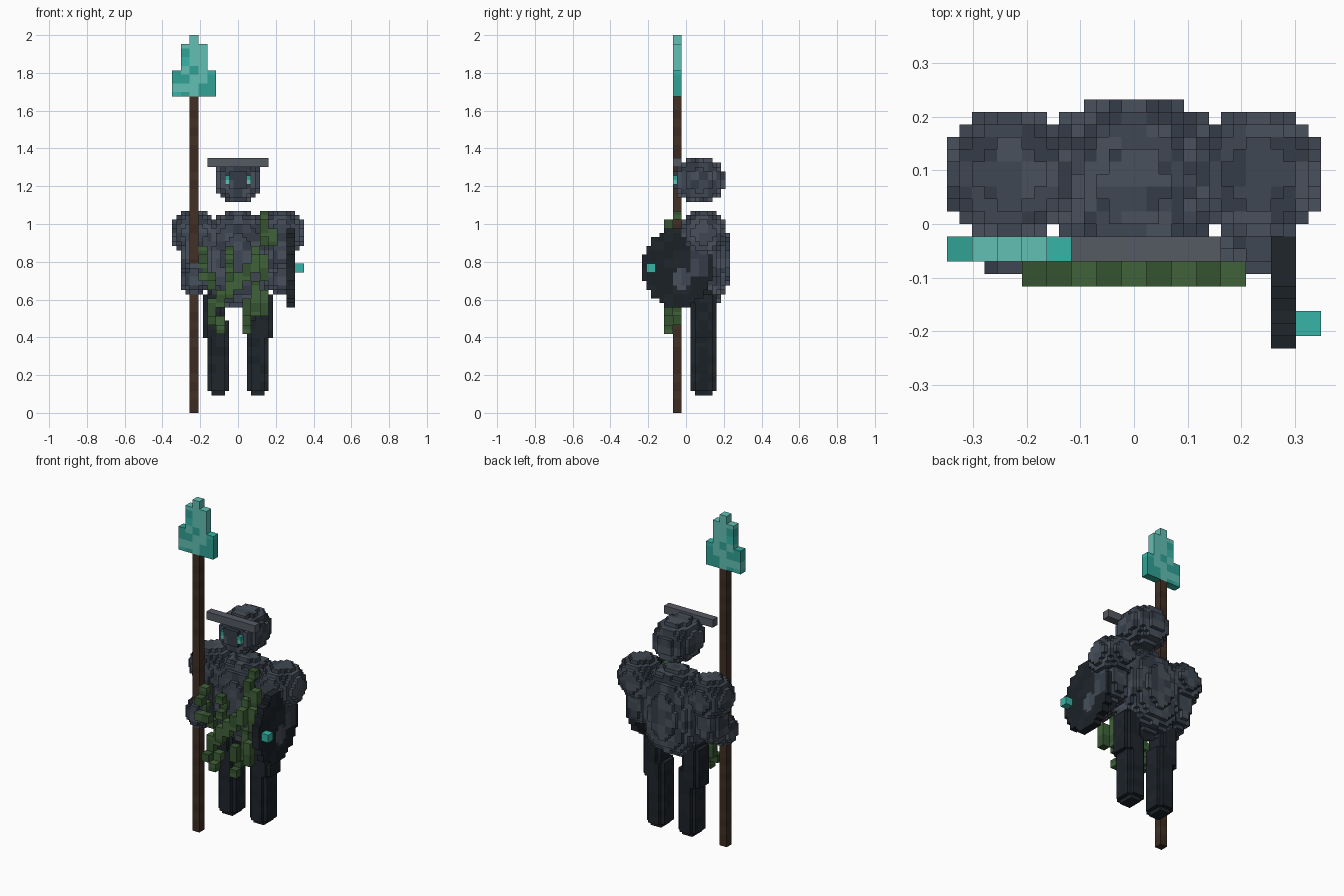
import bpy, bmesh, random
from mathutils import Vector

if "Cube" in bpy.data.objects:
    bpy.data.objects.remove(bpy.data.objects["Cube"])

random.seed(4)
S = 2 / 86          # small voxel edge; all positions below are in these units


def material(name, rgb):
    m = bpy.data.materials.new(name)
    m.diffuse_color = [(c / 255) ** 2.2 for c in rgb] + [1]
    m.use_nodes = True
    m.node_tree.nodes["Principled BSDF"].inputs["Base Color"].default_value = m.diffuse_color
    return m


def shades(name, *cols):
    return [material(f"{name}_{i}", c) for i, c in enumerate(cols)]


STONE = shades("slate", (75, 82, 92), (66, 73, 83), (56, 63, 73))
DARK = shades("dark", (37, 42, 48), (33, 38, 43))
WOOD = shades("wood", (68, 52, 42), (62, 47, 38))
TEAL = shades("teal", (58, 178, 165), (52, 160, 148), (98, 190, 178))
GREEN = shades("moss", (66, 98, 60), (56, 84, 52))
BRIM = shades("brim", (86, 90, 98))

DIRS = [Vector(d) for d in ((1, 0, 0), (-1, 0, 0), (0, 1, 0), (0, -1, 0), (0, 0, 1), (0, 0, -1))]


def build(name, cells, mats):
    """Skin a set of voxels, leaving out the hidden inner faces."""
    bm = bmesh.new()
    verts, tone = {}, {}

    def vert(p):
        k = tuple(round(c) for c in p)
        if k not in verts:
            verts[k] = bm.verts.new([c * S for c in k])
        return verts[k]

    for c in sorted(cells):
        block = tuple((v + 1) // 2 for v in c)
        idx = tone.setdefault(block, random.randrange(len(mats)))
        mid = Vector(c) + Vector((.5, .5, .5))
        for d in DIRS:
            if tuple(int(a + b) for a, b in zip(c, d)) in cells:
                continue
            u = Vector((d.y, d.z, d.x))
            w = d.cross(u)
            quad = [mid + (d + a * u + b * w) / 2 for a, b in ((-1, -1), (1, -1), (1, 1), (-1, 1))]
            bm.faces.new([vert(q) for q in quad]).material_index = idx
    me = bpy.data.meshes.new(name)
    bm.to_mesh(me)
    bm.free()
    for m in mats:
        me.materials.append(m)
    ob = bpy.data.objects.new(name, me)
    bpy.context.collection.objects.link(ob)
    return ob


def box(x0, x1, y0, y1, z0, z1):
    return {(x, y, z) for x in range(x0, x1) for y in range(y0, y1) for z in range(z0, z1)}


def blob(c, r, p=2.2, pz=None):
    """Voxelised super-ellipsoid; pz gives straighter sides along z."""
    pz = pz or p
    lo = [int(a - b) - 1 for a, b in zip(c, r)]
    hi = [int(a + b) + 2 for a, b in zip(c, r)]
    out = set()
    for x, y, z in box(lo[0], hi[0], lo[1], hi[1], lo[2], hi[2]):
        d = [abs(v + .5 - m) / q for v, m, q in zip((x, y, z), c, r)]
        if d[0] ** p + d[1] ** p + d[2] ** pz <= 1:
            out.add((x, y, z))
    return out


# head with brow brim and glowing eyes
eyes = box(-3, -2, -3, -2, 52, 54) | box(2, 3, -3, -2, 52, 54)
build("head", blob((0, 3, 53), (5, 6, 5), 2.4) - eyes, STONE)
build("eyes", eyes, TEAL)
build("helmet_brim", box(-7, 7, -3, -1, 56, 58), BRIM)

# torso
build("torso", blob((0, 4, 35), (8, 6, 11), 2.2, 2.6), STONE)

# shoulders, arms, hands and legs on both sides
for side, s in (("left", -1), ("right", 1)):
    build(side + "_shoulder", blob((10 * s, 4, 41), (5, 5, 5), 2.3), STONE)
    build(side + "_arm", blob((10 * s, 3, 36), (3, 4, 7), 2.2, 4), STONE)
    build(side + "_hand", blob((10 * s, -1, 30.5), (3, 3, 3.5), 2.4), STONE)
    build(side + "_thigh", blob((5.5 * s, 4, 22), (2.5, 3, 6), 2.6, 6), DARK)
    build(side + "_shin", blob((4.5 * s, 4, 13), (2.5, 3, 9), 2.6, 8), DARK)

# spear: shaft and stepped blade
build("spear_shaft", box(-11, -9, -3, -1, 0, 72), WOOD)
build("spear_blade", box(-15, -5, -3, -1, 72, 78) | box(-13, -7, -3, -1, 78, 84)
      | box(-11, -9, -3, -1, 84, 86), TEAL)

# round shield with a stud
disc = {(x, y, z) for x in (11, 12) for y in range(-10, 7) for z in range(23, 43)
        if ((y + 2.5) / 8) ** 2 + ((z + .5 - 33) / 9) ** 2 <= 1}
build("shield", disc, DARK)
build("shield_stud", box(13, 15, -9, -7, 32, 34), TEAL)

# hanging moss strands: x, bottom, top, front face y
STRANDS = [(-9, 30, 38, -5), (-7, 20, 26, -5), (-7, 28, 32, -3), (-5, 18, 22, -5), (-5, 24, 28, -3),
           (-3, 26, 38, -5), (-1, 28, 32, -5), (1, 18, 26, -5), (1, 30, 34, -5), (3, 22, 30, -3),
           (3, 32, 38, -5), (5, 22, 28, -5), (5, 30, 36, -3), (5, 38, 46, -3), (7, 38, 42, -5)]
moss = set()
for x, z0, z1, y in STRANDS:
    for z in range(z0, z1, 2):
        yy = -8 - y if z > z0 and random.random() < .2 else y
        moss |= box(x, x + 2, yy, yy + 2, z, z + 2)
build("moss_strands", moss, GREEN)
